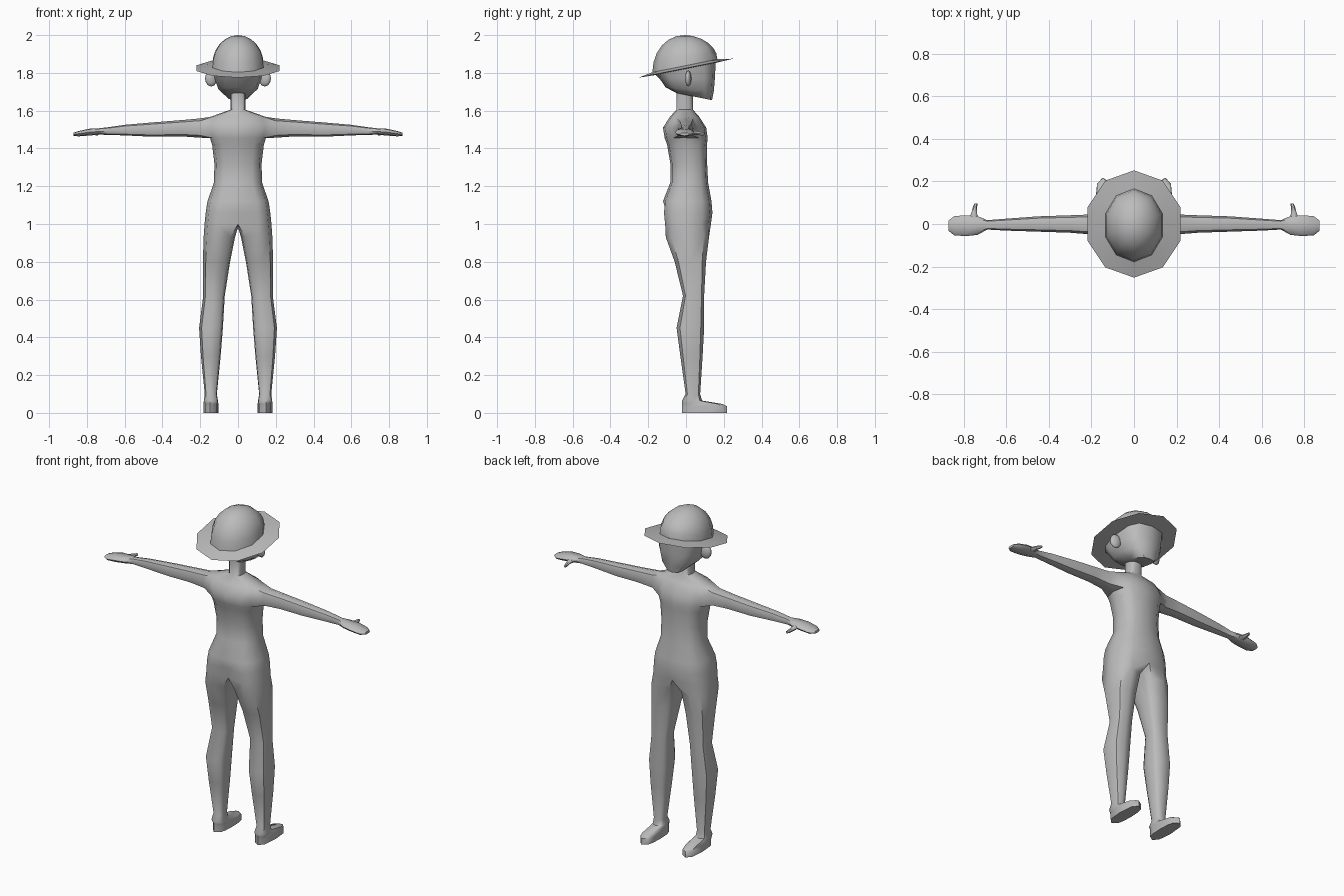
import bpy, bmesh, math
from mathutils import Vector, Matrix

if "Cube" in bpy.data.objects:
    bpy.data.objects.remove(bpy.data.objects["Cube"])

grey = bpy.data.materials.new("plain_grey")
grey.diffuse_color = (0.5, 0.5, 0.5, 1)
grey.use_nodes = True
grey.node_tree.nodes["Principled BSDF"].inputs["Base Color"].default_value = grey.diffuse_color


def finish(bm, name, angle=50, mirror=False):
    """Turn a bmesh into a shaded object, optionally mirrored over x = 0."""
    if mirror:
        geom = bm.verts[:] + bm.edges[:] + bm.faces[:]
        bmesh.ops.mirror(bm, geom=geom, matrix=Matrix(), merge_dist=0.0005, axis='X')
    bmesh.ops.recalc_face_normals(bm, faces=bm.faces)
    me = bpy.data.meshes.new(name)
    bm.to_mesh(me)
    bm.free()
    me.materials.append(grey)
    ob = bpy.data.objects.new(name, me)
    bpy.context.collection.objects.link(ob)
    bpy.ops.object.select_all(action='DESELECT')
    ob.select_set(True)
    bpy.context.view_layer.objects.active = ob
    bpy.ops.object.shade_smooth_by_angle(angle=math.radians(angle))
    return ob


def spow(v, p):
    return math.copysign(abs(v) ** p, v) if abs(v) > 1e-6 else 0.0


def ring(bm, angles, x0, x1, y0, y1, z, p=1.0, tilt=0.0):
    """Rounded-box ring in plan; tilt raises z with y."""
    cx, rx, cy, ry = (x0 + x1) / 2, (x1 - x0) / 2, (y0 + y1) / 2, (y1 - y0) / 2
    out = []
    for a in angles:
        a = math.radians(a)
        x, y = cx + rx * spow(math.cos(a), p), cy + ry * spow(math.sin(a), p)
        out.append(bm.verts.new((x, y, z + tilt * y)))
    return out


def skin(bm, a, b, closed=True):
    n = len(a)
    for i in range(n if closed else n - 1):
        j = (i + 1) % n
        bm.faces.new((a[i], a[j], b[j], b[i]))


# --- body: right half of torso, leg with foot, and arm with hand, then mirrored
bm = bmesh.new()
half = [90 - 30 * i for i in range(7)]
torso = [  # z, half width, back y, front y
    (1.70, .04, -.05, .037), (1.605, .04, -.05, .037),
    (1.568, .145, -.085, .07), (1.51, .157, -.122, .107), (1.455, .148, -.113, .115),
    (1.42, .137, -.1, .111), (1.32, .125, -.083, .112), (1.22, .127, -.083, .117),
    (1.12, .162, -.122, .135), (1.06, .171, -.13, .14), (1.0, .177, -.123, .132)]
rows = [ring(bm, half, -w, w, b, f, z, .72) for z, w, b, f in torso]
for r in rows[-2:]:
    r[6].co.y += .03          # cleft between the buttocks
for k in range(len(rows) - 1):
    for i in range(6):
        if not (k in (2, 3) and i in (2, 3)):      # leave the shoulder open
            a, b = rows[k], rows[k + 1]
            bm.faces.new((a[i], a[i + 1], b[i + 1], b[i]))

# leg and foot continue from the hip ring plus the crotch line
prev = rows[-1] + [bm.verts.new((0, y, z)) for y, z in ((-.05, .985), (0, .98), (.06, .985))]
leg_angles = [130 - 260 / 6 * i for i in range(7)] + [-155, 180, 155]
leg = [  # z, inner x, outer x, back y, front y
    (.93, .016, .182, -.107, .122), (.8, .042, .186, -.06, .106),
    (.62, .07, .184, -.016, .096), (.45, .08, .206, -.05, .096),
    (.3, .092, .196, -.03, .088), (.1, .112, .176, -.002, .075),
    (.065, .106, .181, -.02, .085), (.047, .104, .182, -.021, .195),
    (.035, .104, .182, -.021, .217), (0, .104, .182, -.021, .218)]
for z, xi, xo, b, f in leg:
    cur = ring(bm, leg_angles, xi, xo, b, f, z, .75)
    skin(bm, prev, cur)
    prev = cur
bm.faces.new(prev)

# arm and hand grow from the shoulder opening
t, m, l = rows[2], rows[3], rows[4]
prev = [t[2], t[3], t[4], m[4], l[4], l[3], l[2], m[2]]
arm = [  # x, centre z, half height, centre y, half depth
    (.2, 1.508, .051, -.002, .047), (.3, 1.507, .043, 0, .041),
    (.45, 1.5, .038, 0, .036), (.6, 1.497, .028, -.003, .028),
    (.69, 1.492, .02, -.004, .022), (.735, 1.49, .017, -.007, .044),
    (.79, 1.486, .018, -.008, .049), (.845, 1.478, .014, -.008, .045),
    (.872, 1.475, .008, -.008, .024)]
for x, cz, hz, cy, hy in arm:
    cur = []
    for k in range(8):
        a = math.radians(45 + 45 * k)
        cur.append(bm.verts.new((x, cy + hy * spow(math.cos(a), .8),
                                 cz + hz * spow(math.sin(a), .8))))
    skin(bm, prev, cur)
    prev = cur
bm.faces.new(prev)
finish(bm, "body", 50, True)

# --- thumbs
bm = bmesh.new()
prev = None
for x, y, z, r in ((.75, .02, 1.485, .026), (.752, .05, 1.482, .013),
                   (.747, .08, 1.478, .01), (.743, .097, 1.476, .007)):
    cur = [bm.verts.new((x + r * math.cos(k * math.pi / 3), y,
                         z + min(r, .012) * math.sin(k * math.pi / 3))) for k in range(6)]
    if prev:
        skin(bm, prev, cur)
    prev = cur
bm.faces.new(prev)
finish(bm, "thumbs", 50, True)

# --- head with a flat face and a jaw sloping down to the chin
bm = bmesh.new()
prev = None
full = [90 - 30 * i for i in range(12)]
for z, w, b, f, tilt in ((1.825, .132, -.165, .157, .19), (1.77, .124, -.14, .153, 0),
                         (1.715, .104, -.108, .147, -.08), (1.683, .055, -.05, .138, -.2)):
    cur = ring(bm, full, -w, w, b, f, z, .7, tilt)
    if prev:
        skin(bm, prev, cur)
    prev = cur
bm.faces.new(prev)
finish(bm, "head", 40)

# --- ears
bm = bmesh.new()
place = (Matrix.Translation((.142, .012, 1.77)) @ Matrix.Rotation(math.radians(-12), 4, 'Z')
         @ Matrix.Diagonal((.034, .016, .042, 1)))
bmesh.ops.create_uvsphere(bm, u_segments=10, v_segments=6, radius=1, matrix=place)
finish(bm, "ears", 60, True)

# --- hat: tilted ten-sided brim and domed crown
bm = bmesh.new()
ten = [90 - 36 * i for i in range(10)]
brim = [(.125, .15, -.004), (.23, .252, 0), (.142, .172, .014)]
dome = [(.142 * math.cos(a), .172 * math.cos(a), .014 + .161 * math.sin(a))
        for a in (math.radians(15 * i) for i in range(1, 6))]
prev = None
for k, (rx, ry, h) in enumerate(brim + dome):
    cy = 0 if k == 1 else -.006
    tilt = .2 if k < 3 else .2 * (1 - (h - .014) / .161)
    cur = ring(bm, ten, -rx, rx, cy - ry, cy + ry, 1.825 + h, 1, tilt)
    if prev:
        skin(bm, prev, cur)
    prev = cur
top = bm.verts.new((0, -.004, 2.0))
for i in range(10):
    bm.faces.new((prev[i], prev[(i + 1) % 10], top))
finish(bm, "hat", 42)
